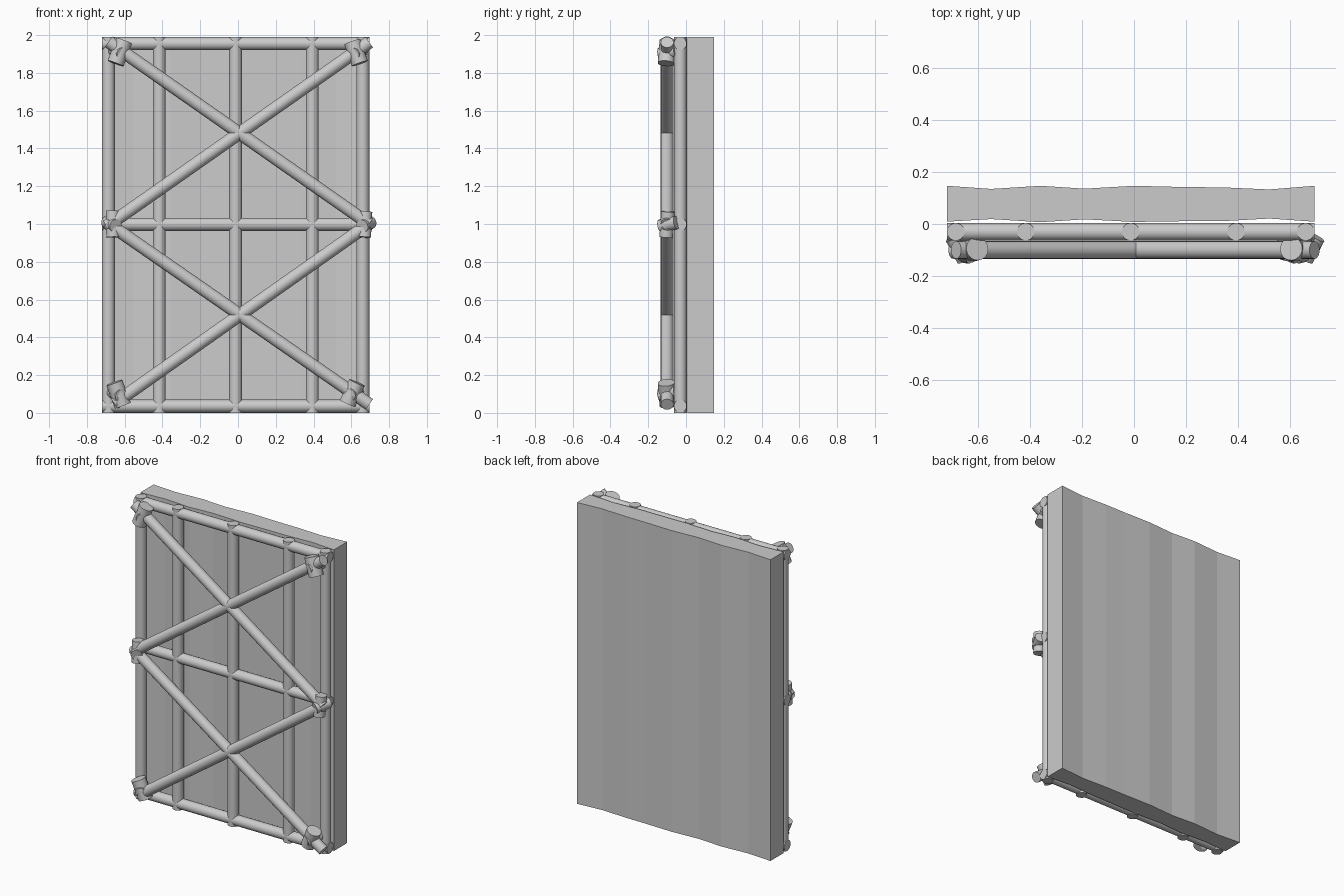
import bpy, bmesh, math
from mathutils import Vector

if "Cube" in bpy.data.objects:
    bpy.data.objects.remove(bpy.data.objects["Cube"])


def rod(name, a, b, r, sides=20):
    a, b = Vector(a), Vector(b)
    bpy.ops.mesh.primitive_cylinder_add(vertices=sides, radius=r, depth=(b - a).length,
                                        location=(a + b) / 2)
    ob = bpy.context.object
    ob.name = name
    ob.rotation_euler = (b - a).to_track_quat('Z', 'Y').to_euler()
    bpy.ops.object.shade_smooth_by_angle(angle=math.radians(40))
    return ob


# wavy panel: plan outline extruded upwards
xs = [-0.72, -0.55, -0.36, -0.19, 0.0, 0.2, 0.34, 0.52, 0.695]
back = [0.147, 0.135, 0.147, 0.136, 0.147, 0.142, 0.141, 0.133, 0.147]
front = [0.009, 0.019, 0.007, 0.018, 0.008, 0.011, 0.011, 0.021, 0.009]
H = 1.99
bm = bmesh.new()
outline = list(zip(xs, front)) + list(zip(xs, back))[::-1]
base = bm.faces.new([bm.verts.new((x, y, 0)) for x, y in outline])
ext = bmesh.ops.extrude_face_region(bm, geom=[base])
bmesh.ops.translate(bm, vec=(0, 0, H),
                    verts=[v for v in ext["geom"] if isinstance(v, bmesh.types.BMVert)])
bmesh.ops.recalc_face_normals(bm, faces=bm.faces)
mesh = bpy.data.meshes.new("panel")
bm.to_mesh(mesh)
bm.free()
bpy.context.collection.objects.link(bpy.data.objects.new("panel", mesh))

# frame grid
FY, R = -0.03, 0.034
for i, x in enumerate((-0.686, -0.417, -0.013, 0.393, 0.661)):
    rod(f"upright_{i}", (x, FY, 0), (x, FY, H), R)
for i, z in enumerate((0.036, 0.998, 1.955)):
    rod(f"rail_{i}", (-0.72, FY, z), (0.695, FY, z), R)

# diagonal braces
DY = -0.1
braces = [((-0.685, 1.965), (0.695, 1.0)), ((0.695, 1.962), (-0.695, 0.988)),
          ((-0.695, 1.008), (0.695, 0.045)), ((0.69, 0.997), (-0.655, 0.05))]
for i, ((x0, z0), (x1, z1)) in enumerate(braces):
    rod(f"brace_{i}", (x0, DY, z0), (x1, DY, z1), R)

# lashings around the brace ends: bottom point, top point, width across the front
lashings = [((-0.648, 1.85), (-0.603, 1.97), 0.045), ((0.645, 1.85), (0.605, 1.965), 0.045),
            ((-0.662, 0.93), (-0.664, 1.07), 0.036), ((0.668, 0.93), (0.675, 1.065), 0.036),
            ((-0.61, 0.04), (-0.655, 0.16), 0.045), ((0.58, 0.05), (0.63, 0.16), 0.045)]
for i, ((x0, z0), (x1, z1), r) in enumerate(lashings):
    tilt = 0.005 if z1 > 0.5 else -0.005
    rod(f"lashing_{i}", (x0, DY - tilt, z0), (x1, DY + tilt, z1), r)
    # short cross turn wrapping back to the frame
    mx, mz = (x0 + x1) / 2, (z0 + z1) / 2
    side = math.copysign(0.03, mx)
    rod(f"lashing_turn_{i}", (mx - side * 0.5, DY - 0.035, mz - 0.01),
        (mx + side, DY + 0.05, mz + 0.01), 0.035)
